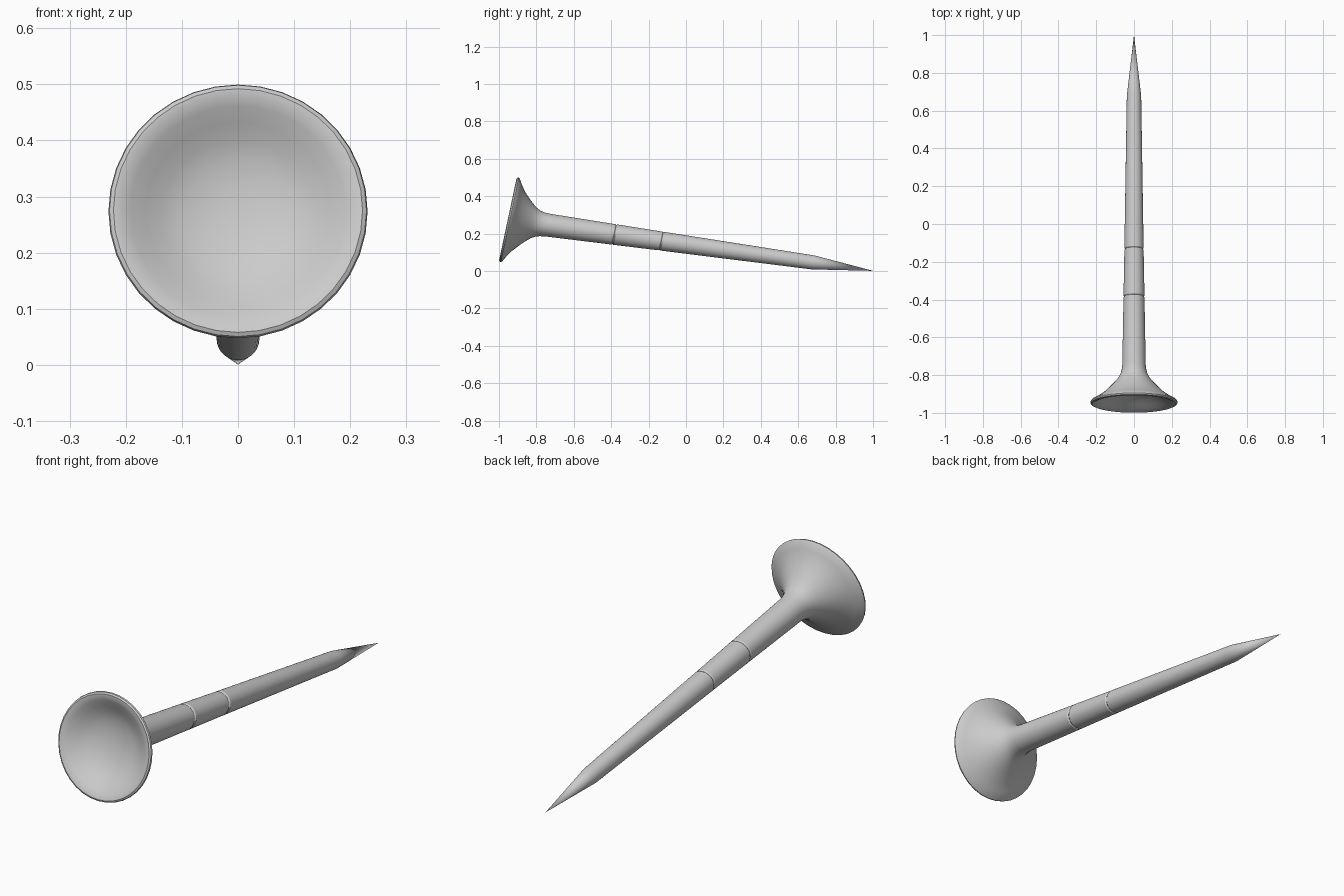
import bpy, bmesh, math
from mathutils import Matrix, Vector

if "Cube" in bpy.data.objects:
    bpy.data.objects.remove(bpy.data.objects["Cube"])

SIDES = 36

# Half profile: (distance along the shaft from the lip, radius)
cup = [(0.080, 0), (0.077, 0.05), (0.066, 0.10), (0.050, 0.135),
       (0.030, 0.165), (0.012, 0.192), (0.002, 0.210)]
lip = [(0.0, 0.222), (0.004, 0.229), (0.011, 0.231), (0.018, 0.226)]
flare = [(0.034, 0.197), (0.060, 0.160), (0.090, 0.128), (0.113, 0.106),
         (0.140, 0.083), (0.163, 0.071), (0.185, 0.065), (0.210, 0.062)]


def groove(s, r, half=0.006, depth=0.004):
    """Fine ring cut into the shaft."""
    return [(s - half, r), (s, r - depth), (s + half, r)]


shaft = groove(0.575, 0.0555) + groove(0.829, 0.051)
point = [(1.648, 0.038), (1.973, 0)]
profile = cup + lip + flare + shaft + point

# Lathe the profile around local z
bm = bmesh.new()
verts = [bm.verts.new((r, 0, s)) for s, r in profile]
edges = [bm.edges.new(pair) for pair in zip(verts, verts[1:])]
bmesh.ops.spin(bm, geom=verts + edges, cent=(0, 0, 0), axis=(0, 0, 1),
               angle=math.tau, steps=SIDES, use_duplicate=False)
bmesh.ops.remove_doubles(bm, verts=bm.verts, dist=0.0002)

# Lay it down: the shaft slopes 8 degrees, its rings lean 12 degrees
slope, lean = math.radians(8), math.radians(12)
axis = Vector((0, math.cos(slope), -math.sin(slope)))
up = Vector((0, math.sin(lean), math.cos(lean)))
lay = Matrix((Vector((1, 0, 0)), up, axis)).transposed().to_4x4()
bmesh.ops.transform(bm, matrix=Matrix.Translation((0, -0.953, 0.275)) @ lay,
                    verts=bm.verts)
bmesh.ops.recalc_face_normals(bm, faces=bm.faces)

mesh = bpy.data.meshes.new("golf_tee")
bm.to_mesh(mesh)
bm.free()
tee = bpy.data.objects.new("golf_tee", mesh)
bpy.context.collection.objects.link(tee)

# Smooth body, crisp grooves
bpy.context.view_layer.objects.active = tee
tee.select_set(True)
bpy.ops.object.shade_smooth_by_angle(angle=math.radians(30))
